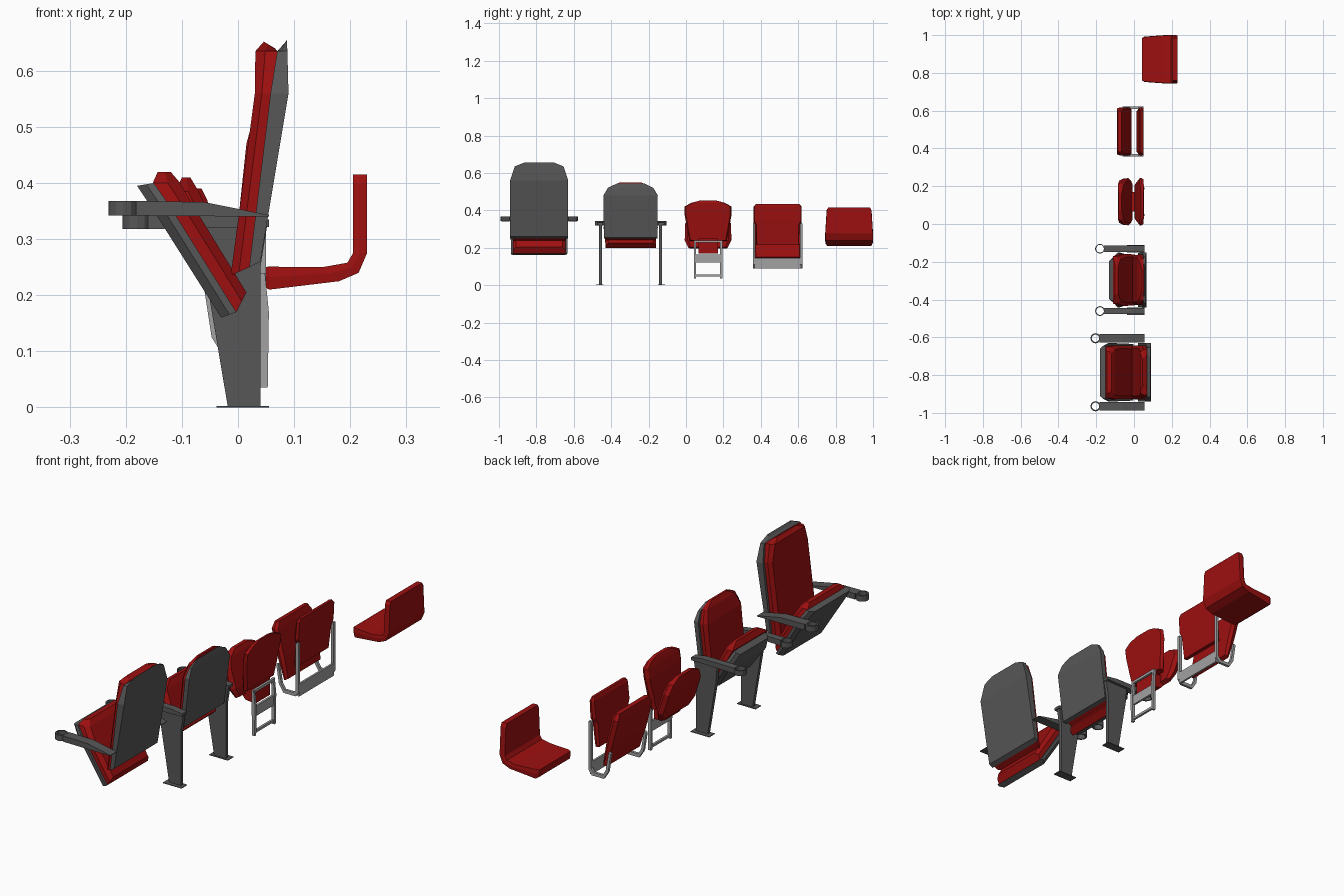
import bpy, bmesh, math


def material(name, rgb):
    m = bpy.data.materials.new(name)
    m.diffuse_color = (*rgb, 1)
    return m


RED = material("seat red", (0.34, 0.005, 0.005))
DARK = material("dark grey", (0.095, 0.095, 0.095))
LIGHT = material("light grey", (0.36, 0.36, 0.36))


def finish(name, bm, mat):
    bmesh.ops.recalc_face_normals(bm, faces=bm.faces)
    me = bpy.data.meshes.new(name)
    bm.to_mesh(me)
    bm.free()
    me.materials.append(mat)
    ob = bpy.data.objects.new(name, me)
    bpy.context.collection.objects.link(ob)
    return ob


def slab(name, mat, yc, stations, front=0.9, back=1.0, mid=0.55):
    """Loft of six-sided sections; station = back x,z, front x,z, half width."""
    bm = bmesh.new()
    rings = []
    for xb, zb, xf, zf, w in stations:
        xm, zm = xb + (xf - xb) * mid, zb + (zf - zb) * mid
        sec = [(xb, -w * back, zb), (xm, -w, zm), (xf, -w * front, zf),
               (xf, w * front, zf), (xm, w, zm), (xb, w * back, zb)]
        rings.append([bm.verts.new((x, yc + y, z)) for x, y, z in sec])
    for a, b in zip(rings, rings[1:]):
        for i in range(6):
            j = (i + 1) % 6
            bm.faces.new((a[i], a[j], b[j], b[i]))
    bm.faces.new(rings[0])
    bm.faces.new(rings[-1])
    return finish(name, bm, mat)


def prism(name, mat, pts, y0, y1):
    """Side outline in x,z extruded across y."""
    bm = bmesh.new()
    a = [bm.verts.new((x, y0, z)) for x, z in pts]
    b = [bm.verts.new((x, y1, z)) for x, z in pts]
    n = len(pts)
    bm.faces.new(a)
    bm.faces.new(b)
    for i in range(n):
        j = (i + 1) % n
        bm.faces.new((a[i], a[j], b[j], b[i]))
    return finish(name, bm, mat)


def box(name, mat, x0, x1, y0, y1, z0, z1):
    return prism(name, mat, [(x0, z0), (x1, z0), (x1, z1), (x0, z1)], y0, y1)


def ring(name, mat, x, y, z0, z1, r, wall, n=12):
    """Open cup holder ring."""
    bm = bmesh.new()
    loops = []
    for rad, z in ((r, z0), (r, z1), (r - wall, z1), (r - wall, z0)):
        loops.append([bm.verts.new((x + rad * math.cos(2 * math.pi * i / n),
                                    y + rad * math.sin(2 * math.pi * i / n), z))
                      for i in range(n)])
    for k in range(4):
        a, b = loops[k], loops[(k + 1) % 4]
        for i in range(n):
            j = (i + 1) % n
            bm.faces.new((a[i], a[j], b[j], b[i]))
    return finish(name, bm, mat)


# Large padded chair with armrests
Y = -0.785
slab("large_back_shell", DARK, Y, [
    (0.04, 0.26, 0.02, 0.25, 0.155), (0.09, 0.56, 0.058, 0.56, 0.155),
    (0.088, 0.635, 0.07, 0.635, 0.13), (0.087, 0.655, 0.08, 0.645, 0.08)], 1.0)
slab("large_back_cushion", RED, Y, [
    (0.02, 0.25, -0.013, 0.235, 0.143), (0.058, 0.56, 0.03, 0.56, 0.143),
    (0.07, 0.635, 0.031, 0.635, 0.12), (0.066, 0.64, 0.046, 0.652, 0.075)], 0.88)
slab("large_seat_shell", DARK, Y, [
    (-0.03, 0.16, -0.003, 0.17, 0.15), (-0.15, 0.35, -0.122, 0.36, 0.155),
    (-0.18, 0.395, -0.15, 0.40, 0.14)], 1.0, 0.9)
slab("large_seat_cushion", RED, Y, [
    (-0.003, 0.17, 0.015, 0.205, 0.14), (-0.122, 0.36, -0.08, 0.36, 0.143),
    (-0.152, 0.40, -0.103, 0.40, 0.135), (-0.143, 0.42, -0.12, 0.42, 0.11)], 0.88)
for s in (-1, 1):
    y = Y + s * 0.18
    prism("large_armrest", DARK, [(-0.182, 0.342), (-0.182, 0.368), (-0.06, 0.366),
                                  (0.055, 0.343), (0.055, 0.34)], y - 0.022, y + 0.022)
    ring("large_cup_holder", DARK, -0.204, y, 0.342, 0.368, 0.027, 0.007)

# Medium padded chair on side legs
Y = -0.296
slab("medium_back_shell", DARK, Y, [
    (0.038, 0.255, 0.02, 0.25, 0.143), (0.066, 0.48, 0.045, 0.48, 0.145),
    (0.062, 0.52, 0.05, 0.52, 0.122), (0.058, 0.543, 0.052, 0.538, 0.075)], 1.0)
slab("medium_back_cushion", RED, Y, [
    (0.02, 0.25, -0.01, 0.235, 0.132), (0.045, 0.47, 0.015, 0.47, 0.134),
    (0.05, 0.525, 0.03, 0.525, 0.11), (0.052, 0.548, 0.042, 0.548, 0.06)], 0.88)
slab("medium_seat_shell", DARK, Y, [
    (-0.035, 0.205, -0.01, 0.205, 0.125), (-0.10, 0.30, -0.075, 0.31, 0.145),
    (-0.132, 0.365, -0.11, 0.38, 0.11)], 1.0, 0.9)
slab("medium_seat_cushion", RED, Y, [
    (-0.012, 0.20, 0.015, 0.225, 0.135), (-0.075, 0.31, -0.035, 0.31, 0.138),
    (-0.112, 0.385, -0.07, 0.385, 0.125), (-0.10, 0.41, -0.085, 0.41, 0.08)], 0.88)
for s in (-1, 1):
    y = Y + s * 0.16
    prism("medium_leg", DARK, [(-0.018, 0), (0.04, 0), (0.04, 0.25), (0.052, 0.325),
                               (-0.065, 0.325), (-0.06, 0.25)], y - 0.008, y + 0.008)
    ya = Y + s * 0.165
    box("medium_foot_plate", DARK, -0.038, 0.055, ya - 0.02, ya + 0.02, 0, 0.003)
    prism("medium_armrest", DARK, [(-0.16, 0.318), (-0.16, 0.343), (0, 0.343),
                                   (0.055, 0.335), (0.055, 0.322)], ya - 0.016, ya + 0.016)
    ring("medium_cup_holder", DARK, -0.18, ya, 0.318, 0.342, 0.026, 0.005)

# Small contoured folding chair on a centre stand
Y = 0.118
slab("small_back", RED, Y, [
    (0.03, 0.24, 0.003, 0.235, 0.10), (0.037, 0.30, 0.01, 0.30, 0.112),
    (0.045, 0.38, 0.02, 0.38, 0.126), (0.05, 0.42, 0.028, 0.42, 0.126),
    (0.052, 0.44, 0.034, 0.44, 0.09), (0.05, 0.453, 0.038, 0.45, 0.045)], 0.88, 0.94)
slab("small_seat", RED, Y, [
    (-0.028, 0.195, -0.008, 0.205, 0.105), (-0.048, 0.235, -0.015, 0.245, 0.125),
    (-0.078, 0.33, -0.042, 0.33, 0.122), (-0.085, 0.37, -0.055, 0.37, 0.10),
    (-0.082, 0.39, -0.065, 0.39, 0.05)], 0.88, 0.92)
prism("small_hinge_neck", RED, [(-0.03, 0.20), (-0.01, 0.175), (0.04, 0.17),
                                (0.04, 0.25), (-0.02, 0.235)], Y - 0.052, Y + 0.052)
for s in (-1, 1):
    y = Y + s * 0.07
    prism("small_stand_post", LIGHT, [(0.04, 0.036), (0.053, 0.036), (0.055, 0.17),
                                      (0.048, 0.24), (0.038, 0.24)], y - 0.006, y + 0.006)
for z0, z1 in ((0.045, 0.056), (0.12, 0.165), (0.228, 0.24)):
    box("small_stand_crossbar", LIGHT, 0.04, 0.05, Y - 0.07, Y + 0.07, z0, z1)

# Square folding chair in a side frame
Y = 0.49
slab("square_back", RED, Y, [
    (0.03, 0.215, 0.012, 0.215, 0.115), (0.043, 0.32, 0.02, 0.32, 0.116),
    (0.046, 0.345, 0.022, 0.345, 0.128), (0.05, 0.42, 0.03, 0.42, 0.128),
    (0.048, 0.435, 0.036, 0.435, 0.115)], 0.93, 0.97)
slab("square_seat", RED, Y, [
    (-0.03, 0.142, -0.012, 0.15, 0.125), (-0.06, 0.24, -0.03, 0.25, 0.128),
    (-0.09, 0.36, -0.058, 0.365, 0.128), (-0.086, 0.388, -0.066, 0.39, 0.11)], 0.93, 0.95)
frame = [(0.05, 0.33), (0.05, 0.11), (0.035, 0.09), (-0.025, 0.09), (-0.047, 0.125),
         (-0.06, 0.21), (-0.05, 0.215), (-0.035, 0.13), (-0.02, 0.105), (0.025, 0.105),
         (0.037, 0.12), (0.037, 0.33)]
for s in (-1, 1):
    y = Y + s * 0.126
    prism("square_side_frame", LIGHT, frame, y - 0.006, y + 0.006)
box("square_frame_rear_plate", LIGHT, 0.04, 0.049, Y - 0.125, Y + 0.125, 0.09, 0.145)

# Plain one-piece bucket seat
slab("bucket_seat", RED, 0.872, [
    (0.045, 0.217, 0.042, 0.25, 0.112), (0.055, 0.21, 0.055, 0.251, 0.12),
    (0.18, 0.225, 0.15, 0.25, 0.128), (0.215, 0.24, 0.195, 0.258, 0.128),
    (0.23, 0.275, 0.205, 0.275, 0.128), (0.23, 0.40, 0.205, 0.40, 0.12),
    (0.23, 0.415, 0.205, 0.415, 0.112)], 0.98, 0.99)
